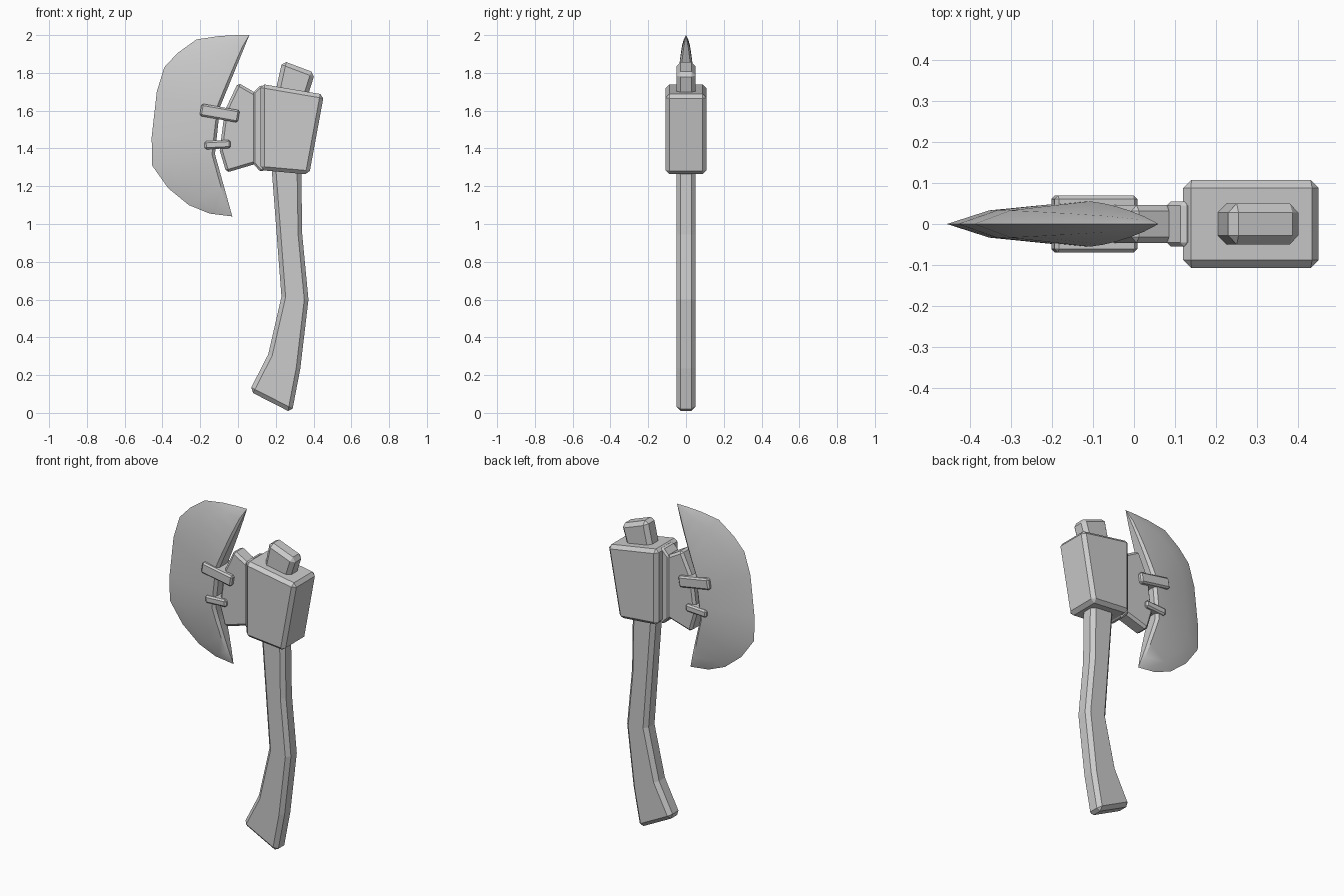
import bpy, bmesh, math

if "Cube" in bpy.data.objects:
    bpy.data.objects.remove(bpy.data.objects["Cube"])


def finish(name, bm):
    bmesh.ops.recalc_face_normals(bm, faces=bm.faces)
    me = bpy.data.meshes.new(name)
    bm.to_mesh(me)
    bm.free()
    ob = bpy.data.objects.new(name, me)
    bpy.context.collection.objects.link(ob)
    return ob


def prism(name, outline, half, bevel):
    """Front-view (x, z) outline given depth +-half and chamfered rims."""
    bm = bmesh.new()
    face = bm.faces.new([bm.verts.new((x, -half, z)) for x, z in outline])
    ext = bmesh.ops.extrude_face_region(bm, geom=[face])
    for v in ext["geom"]:
        if isinstance(v, bmesh.types.BMVert):
            v.co.y = half
    ob = finish(name, bm)
    mod = ob.modifiers.new("chamfer", "BEVEL")
    mod.width = bevel
    mod.segments = 1
    mod.limit_method = "ANGLE"
    mod.angle_limit = math.radians(35)
    return ob


def strap(name, cx, cz, length, height, angle, half):
    c, s = math.cos(math.radians(angle)), math.sin(math.radians(angle))
    pts = [(-length / 2, -height / 2), (length / 2, -height / 2),
           (length / 2, height / 2), (-length / 2, height / 2)]
    return prism(name, [(cx + x * c - z * s, cz + x * s + z * c) for x, z in pts], half, 0.009)


# Bent handle, running through the head and out of the top
prism("handle", [(0.235, 1.865), (0.205, 1.73), (0.18, 1.27), (0.23, 0.615), (0.16, 0.31),
                 (0.06, 0.115), (0.285, 0.0), (0.33, 0.235), (0.373, 0.60), (0.34, 0.945),
                 (0.335, 1.27), (0.37, 1.68), (0.408, 1.80)], 0.05, 0.022)

# Head block, collar and plate
prism("head_block", [(0.12, 1.742), (0.455, 1.685), (0.377, 1.262), (0.12, 1.285)], 0.108, 0.02)
prism("collar", [(0.08, 1.695), (0.12, 1.737), (0.2, 1.70), (0.2, 1.32),
                 (0.12, 1.275), (0.08, 1.32)], 0.055, 0.01)
prism("plate", [(0.0, 1.748), (-0.07, 1.60), (-0.097, 1.39), (-0.062, 1.272),
                (0.1, 1.32), (0.1, 1.69)], 0.046, 0.014)

# Straps tying the blade to the plate
strap("upper_strap", -0.097, 1.587, 0.205, 0.066, -10, 0.07)
strap("lower_strap", -0.108, 1.42, 0.138, 0.044, 3, 0.065)

# Crescent blade: rows run from the cutting edge to the thick inner edge
outer = [(0.06, 2.0), (0.0, 2.0), (-0.1, 1.995), (-0.22, 1.977), (-0.32, 1.905), (-0.39, 1.83),
         (-0.43, 1.70), (-0.457, 1.46), (-0.455, 1.31), (-0.37, 1.19), (-0.26, 1.10),
         (-0.15, 1.055), (-0.03, 1.04)]
keys = [(0, 0.06, 2.0), (5, -0.095, 1.62), (8, -0.122, 1.37), (12, -0.03, 1.04)]
inner = []
for (i0, x0, z0), (i1, x1, z1) in zip(keys, keys[1:]):
    for i in range(i0, i1):
        t = (i - i0) / (i1 - i0)
        inner.append((x0 + (x1 - x0) * t, z0 + (z1 - z0) * t))
inner.append(keys[-1][1:])

bm = bmesh.new()
rows = []
for i, ((ox, oz), (ix, iz)) in enumerate(zip(outer, inner)):
    h = 0.057 * max(0.0, math.sin(math.pi * i / 12)) ** 0.8
    width = max(math.hypot(ix - ox, iz - oz), 0.03)
    rim = 1 - 0.016 / width
    section = [(0, 0), (0.3, 0.6), (rim, 1), (1, 0.7), (1, -0.7), (rim, -1), (0.3, -0.6)]
    rows.append([bm.verts.new((ox + (ix - ox) * f, h * k, oz + (iz - oz) * f))
                 for f, k in section])
for a, b in zip(rows, rows[1:]):
    for j in range(7):
        k = (j + 1) % 7
        bm.faces.new((a[j], a[k], b[k], b[j]))
bmesh.ops.remove_doubles(bm, verts=bm.verts, dist=0.0005)
blade = finish("blade", bm)
bpy.context.view_layer.objects.active = blade
blade.select_set(True)
bpy.ops.object.shade_smooth_by_angle(angle=math.radians(30))
